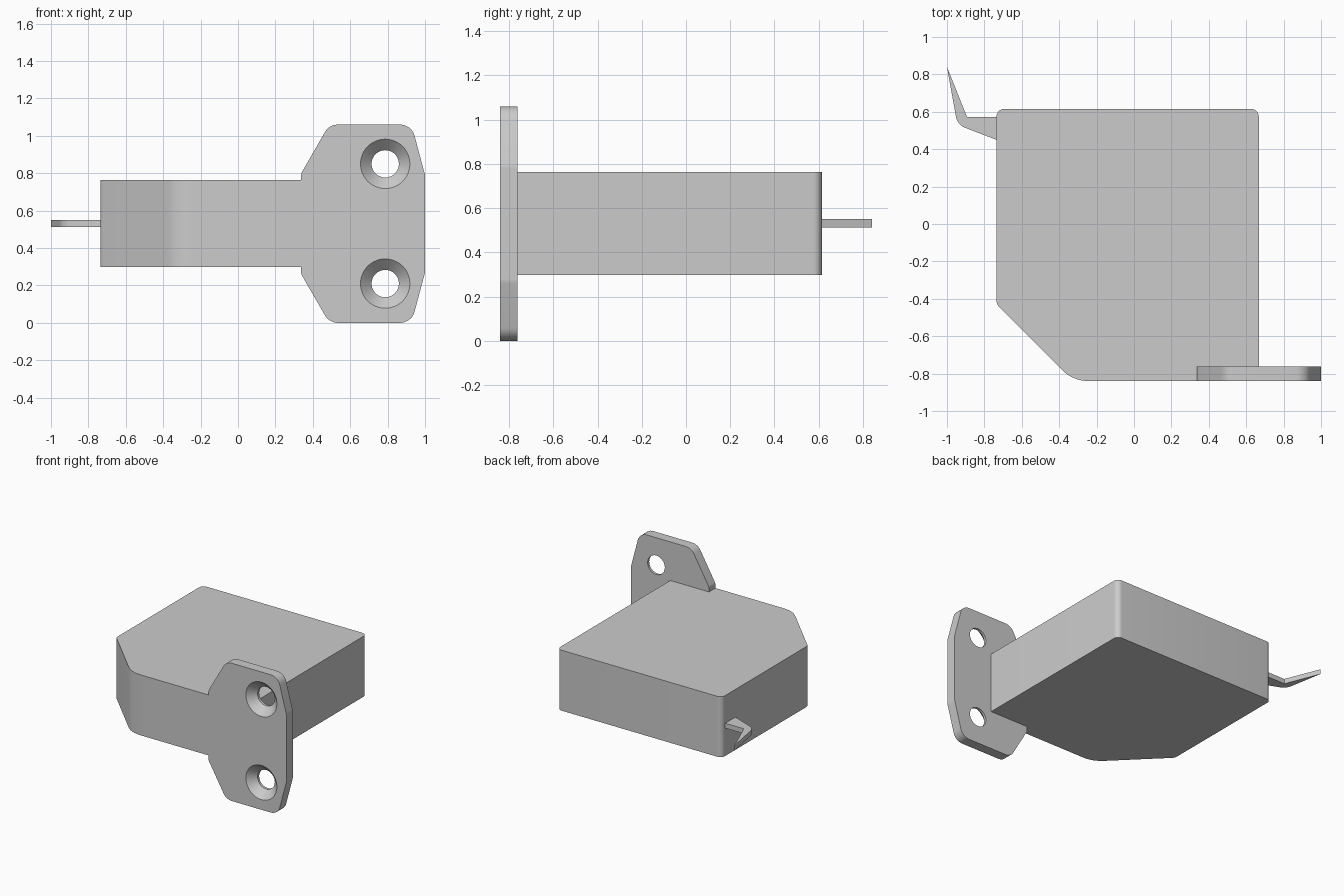
import bpy, bmesh
from math import cos, sin, pi, tan
from mathutils import Vector

if "Cube" in bpy.data.objects:
    bpy.data.objects.remove(bpy.data.objects["Cube"])


def rounded(corners, seg=8):
    """Outline from (x, y, fillet radius) corners."""
    out = []
    n = len(corners)
    for i, (x, y, r) in enumerate(corners):
        p = Vector((x, y))
        if r == 0:
            out.append(p)
            continue
        a = (Vector(corners[i - 1][:2]) - p).normalized()
        b = (Vector(corners[(i + 1) % n][:2]) - p).normalized()
        half = a.angle(b) / 2
        centre = p + (a + b).normalized() * (r / sin(half))
        start = p + a * (r / tan(half)) - centre
        turn = start.angle_signed(p + b * (r / tan(half)) - centre)
        for k in range(seg + 1):
            t = -turn * k / seg
            out.append(centre + Vector((start.x * cos(t) - start.y * sin(t),
                                        start.x * sin(t) + start.y * cos(t))))
    return out


def loft(name, rings):
    """Closed solid through rings of equal point count."""
    bm = bmesh.new()
    loops = [[bm.verts.new(p) for p in ring] for ring in rings]
    n = len(loops[0])
    for lo, hi in zip(loops, loops[1:]):
        for i in range(n):
            j = (i + 1) % n
            bm.faces.new((lo[i], lo[j], hi[j], hi[i]))
    bm.faces.new(loops[0])
    bm.faces.new(loops[-1])
    bmesh.ops.recalc_face_normals(bm, faces=bm.faces)
    mesh = bpy.data.meshes.new(name)
    bm.to_mesh(mesh)
    bm.free()
    ob = bpy.data.objects.new(name, mesh)
    bpy.context.collection.objects.link(ob)
    return ob


def flat_prism(name, outline, z0, z1):
    return loft(name, [[(p.x, p.y, z) for p in outline] for z in (z0, z1)])


def boolean(target, tool, operation):
    mod = target.modifiers.new(operation, 'BOOLEAN')
    mod.operation, mod.object, mod.solver = operation, tool, 'EXACT'
    bpy.context.view_layer.objects.active = target
    bpy.ops.object.modifier_apply(modifier=mod.name)
    bpy.data.objects.remove(tool)


def smooth(ob):
    bpy.ops.object.select_all(action='DESELECT')
    ob.select_set(True)
    bpy.context.view_layer.objects.active = ob
    bpy.ops.object.shade_smooth_by_angle(angle=pi / 6)


FRONT, MID = -0.84, 0.53

# Housing block with one chamfered corner
body = flat_prism("housing", rounded([
    (-0.735, 0.615, 0.04), (-0.735, -0.43, 0.05), (-0.325, FRONT, 0.2),
    (0.667, FRONT, 0), (0.667, 0.615, 0.04)]), 0.298, 0.763)

# Mounting plate, symmetric about the middle height
upper = [(1.0, 0.26, 0.08), (0.928, MID, 0.08), (0.488, MID, 0.08), (0.338, 0.27, 0.04)]
lower = [(x, -z, r) for x, z, r in reversed(upper)]
outline = rounded(upper + lower)
plate = loft("mounting_plate", [[(p.x, y, p.y + MID) for p in outline]
                                for y in (FRONT, -0.762)])
boolean(body, plate, 'UNION')

# Countersunk screw holes
for dz in (-0.32, 0.32):
    rings = [[(0.787 + r * cos(a), y, MID + dz + r * sin(a))
              for a in (2 * pi * k / 48 for k in range(48))]
             for y, r in ((-0.90, 0.192), (-0.781, 0.073), (-0.72, 0.073))]
    boolean(body, loft("screw_hole_cutter", rings), 'DIFFERENCE')
smooth(body)

# Thin bent hook on the left side
hook = flat_prism("hook", rounded([
    (-0.72, 0.573, 0), (-0.893, 0.573, 0), (-1.0, 0.84, 0),
    (-0.944, 0.53, 0.08), (-0.735, 0.45, 0), (-0.72, 0.45, 0)]), 0.512, 0.55)
smooth(hook)
